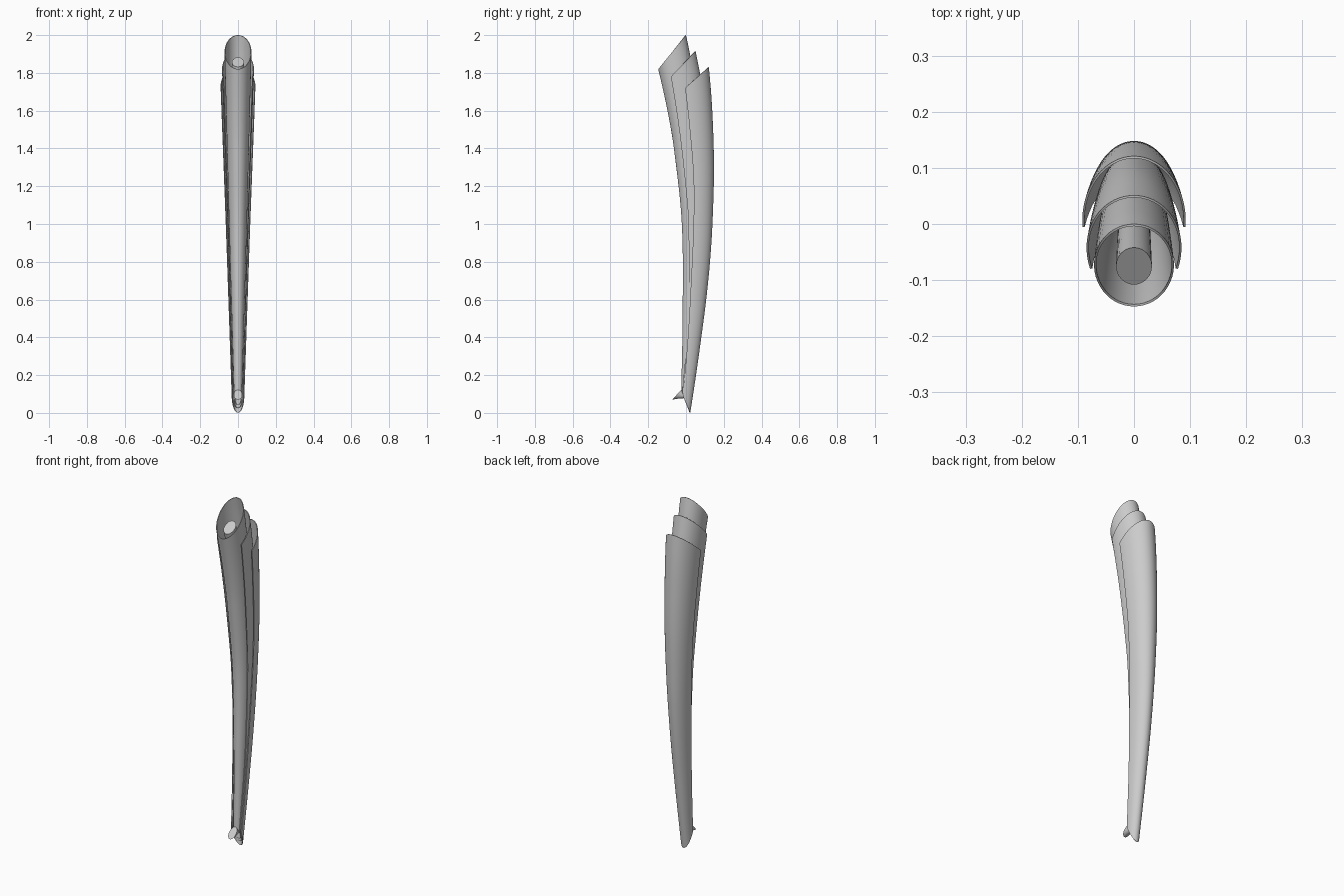
import bpy, bmesh
from math import sin, cos, pi, radians
from mathutils import Vector

if "Cube" in bpy.data.objects:
    bpy.data.objects.remove(bpy.data.objects["Cube"])


def curve(keys):
    """Smooth function through (z, value) points, ascending z."""
    n = len(keys)

    def slope(i):
        a, b = keys[max(i - 1, 0)], keys[min(i + 1, n - 1)]
        return (b[1] - a[1]) / (b[0] - a[0])

    def f(z):
        i = 0
        while i < n - 2 and z > keys[i + 1][0]:
            i += 1
        (z0, v0), (z1, v1) = keys[i], keys[i + 1]
        h = z1 - z0
        t = (z - z0) / h
        return ((2*t**3 - 3*t*t + 1)*v0 + (t**3 - 2*t*t + t)*h*slope(i)
                + (3*t*t - 2*t**3)*v1 + (t**3 - t*t)*h*slope(i + 1))
    return f


def finish(bm, name, thick=0):
    me = bpy.data.meshes.new(name)
    bm.to_mesh(me)
    bm.free()
    ob = bpy.data.objects.new(name, me)
    bpy.context.collection.objects.link(ob)
    bpy.ops.object.select_all(action='DESELECT')
    ob.select_set(True)
    bpy.context.view_layer.objects.active = ob
    if thick:
        m = ob.modifiers.new("wall", 'SOLIDIFY')
        m.thickness, m.offset = thick, -1
        bpy.ops.object.modifier_apply(modifier=m.name)
    bpy.ops.object.shade_smooth_by_angle(angle=radians(35))
    return ob


def cut(bm, p, q, upper):
    """Trim with the plane through two (y, z) points, p behind q."""
    n = Vector((0, -(p[1] - q[1]), p[0] - q[0]))
    bmesh.ops.bisect_plane(bm, geom=bm.verts[:] + bm.edges[:] + bm.faces[:],
                           plane_co=(0, q[0], q[1]), plane_no=n if upper else -n,
                           clear_outer=True)


def shell(name, front, back, width, top, bottom, over=None, thick=0.004):
    """Loft of elliptic sections; over=None closes it, else degrees past a half ellipse."""
    f, b, w = curve(front), curve(back), curve(width)
    z0, z1, rows, cols = -0.02, 2.06, 70, 48
    bm = bmesh.new()
    grid = []
    for i in range(rows + 1):
        z = z0 + (z1 - z0) * i / rows
        if over is None:
            s, a0, sweep = 1, 0, 2*pi
        else:
            s, a0 = sin(radians(over)), -radians(over)
            sweep = pi - 2*a0
        ry = (b(z) - f(z)) / (1 + s)
        cy = b(z) - ry
        count = cols if over is None else cols + 1
        grid.append([bm.verts.new((w(z)*cos(a0 + sweep*j/cols),
                                   cy + ry*sin(a0 + sweep*j/cols), z))
                     for j in range(count)])
    for r, s in zip(grid, grid[1:]):
        for j in range(cols):
            k = (j + 1) % len(r)
            bm.faces.new((r[j], r[k], s[k], s[j]))
    cut(bm, *top, True)
    cut(bm, *bottom, False)
    return finish(bm, name, thick)


# Front tube with slanted mouth
tube_front = [(-.05, -.028), (.12, -.025), (.5, -.018), (1, -.022), (1.4, -.064),
              (1.6, -.098), (1.82, -.147), (2.1, -.22)]
tube_back = [(-.05, .0), (.1, .018), (.6, .08), (1, .105), (1.3, .096), (1.5, .078),
             (1.7, .055), (1.9, .021), (2, 0), (2.1, -.022)]
shell("front_tube", tube_front, tube_back,
      [(-.05, .018), (.1, .021), (1, .047), (1.9, .071), (2.1, .076)],
      ((0, 2.0), (-.147, 1.82)), ((.008, .05), (-.026, .12)))

# Middle open shell
shell("middle_shell",
      [(-.05, -.022), (.1, -.02), (.5, .012), (1, .013), (1.2, -.002), (1.5, -.036),
       (1.78, -.08), (2.1, -.14)],
      [(-.05, .006), (.1, .029), (.6, .092), (1, .125), (1.3, .127), (1.5, .113),
       (1.7, .091), (1.915, .051), (2.1, .012)],
      [(-.05, .022), (.1, .027), (1, .056), (1.83, .085), (2.1, .093)],
      ((.051, 1.915), (-.08, 1.78)), ((.016, .03), (-.018, .1)), over=20)

# Outer open shell
shell("outer_shell",
      [(-.05, -.024), (.1, -.015), (.4, .01), (.7, .027), (1, .04), (1.24, .04),
       (1.5, .02), (1.72, -.005), (2.1, -.06)],
      [(-.05, .012), (.01, .024), (.2, .053), (.4, .081), (.6, .107), (.8, .127), (1, .14),
       (1.3, .148), (1.6, .139), (1.83, .121), (2.1, .09)],
      [(-.05, .029), (.1, .034), (1, .065), (1.75, .093), (2.1, .103)],
      ((.121, 1.83), (-.005, 1.72)), ((.023, 0), (-.012, .08)), over=3)


def plug(name, sections):
    """Capped pipe through elliptic rings: (y, z, rx, half-depth y, half-rise z)."""
    bm = bmesh.new()
    n = 32
    rings = [[bm.verts.new((rx*cos(2*pi*j/n), y + dy*sin(2*pi*j/n), z + dz*sin(2*pi*j/n)))
              for j in range(n)] for y, z, rx, dy, dz in sections]
    for r, s in zip(rings, rings[1:]):
        for j in range(n):
            bm.faces.new((r[j], r[(j+1) % n], s[(j+1) % n], s[j]))
    bm.faces.new(rings[0][::-1])
    bm.faces.new(rings[-1])
    bmesh.ops.recalc_face_normals(bm, faces=bm.faces[:])
    return finish(bm, name)


# Inner core pipe, showing its slanted cap in the mouth
fc, bc = curve(tube_front), curve(tube_back)
core = [((fc(z) + bc(z))/2, z, .014 + .0095*z, .014 + .0095*z, 0)
        for z in [.15 + .1*i for i in range(16)]]
plug("core_pipe", core + [(-.075, 1.857, .032, .033, .025)])

# Small slanted foot plug poking forward at the bottom
plug("foot_plug", [(.002, .09, .012, .008, .012), (-.022, .09, .016, .016, .014),
                   (-.049, .096, .022, .025, .026)])
